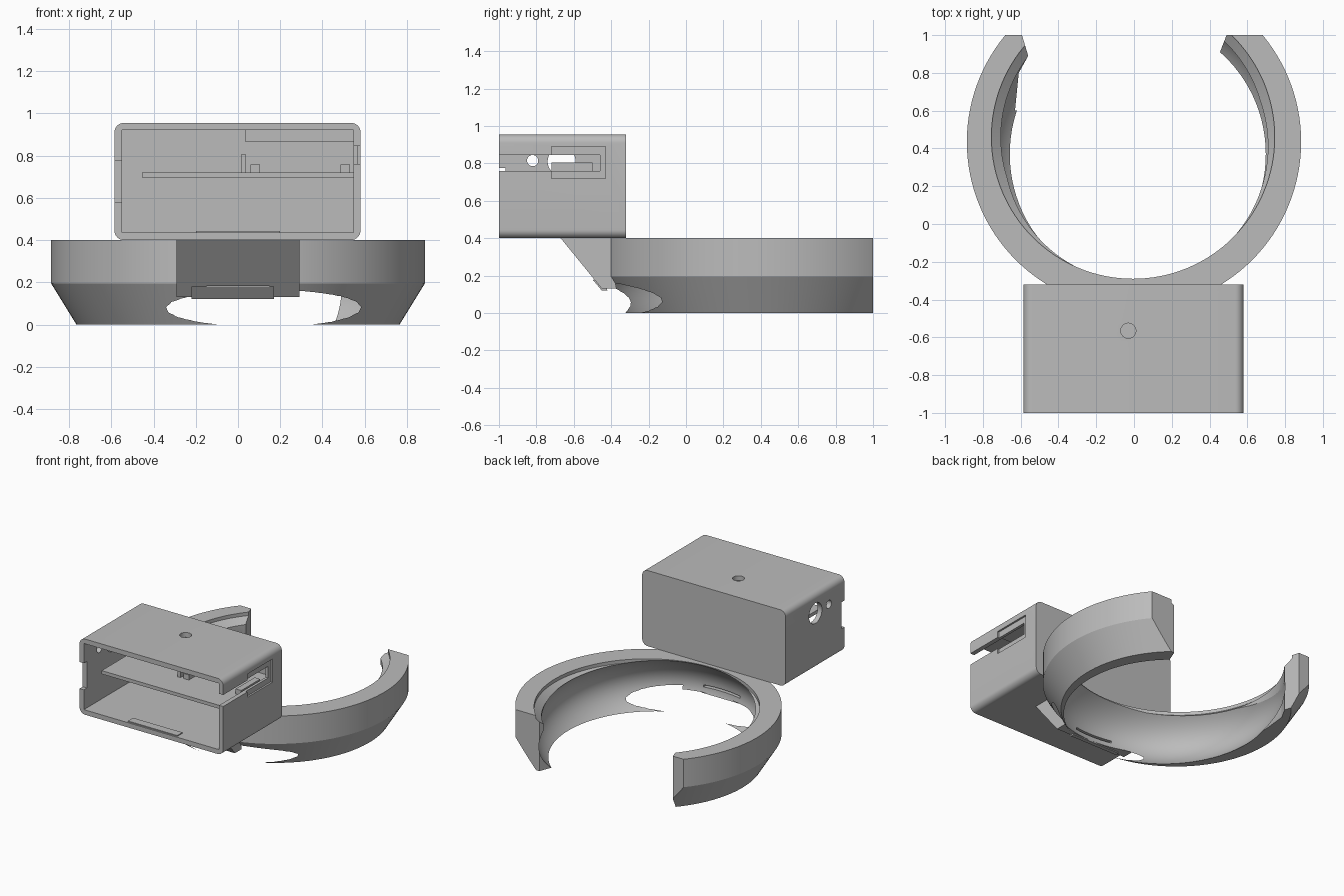
import bpy, bmesh, math
from mathutils import Matrix, Vector

cube = bpy.data.objects.get("Cube")
if cube:
    bpy.data.objects.remove(cube, do_unlink=True)

GREY = (0.5, 0.5, 0.5, 1)
mat = bpy.data.materials.new("plain_grey")
mat.use_nodes = True
mat.diffuse_color = GREY
mat.node_tree.nodes["Principled BSDF"].inputs["Base Color"].default_value = GREY


def finish(name, bm):
    bmesh.ops.recalc_face_normals(bm, faces=bm.faces[:])
    mesh = bpy.data.meshes.new(name)
    bm.to_mesh(mesh)
    bm.free()
    mesh.materials.append(mat)
    ob = bpy.data.objects.new(name, mesh)
    bpy.context.collection.objects.link(ob)
    return ob


def prism(name, pts, axis, lo, hi):
    """Extrude a flat outline along x, y or z."""
    place = {"x": lambda a, b, c: (c, a, b),
             "y": lambda a, b, c: (a, c, b),
             "z": lambda a, b, c: (a, b, c)}[axis]
    bm = bmesh.new()
    face = bm.faces.new([bm.verts.new(place(a, b, lo)) for a, b in pts])
    ext = bmesh.ops.extrude_face_region(bm, geom=[face])
    verts = [g for g in ext["geom"] if isinstance(g, bmesh.types.BMVert)]
    bmesh.ops.translate(bm, verts=verts, vec=Vector(place(0, 0, hi - lo)))
    return finish(name, bm)


def box(name, x0, x1, y0, y1, z0, z1):
    return prism(name, [(x0, y0), (x1, y0), (x1, y1), (x0, y1)], "z", z0, z1)


def circle(cx, cy, r, n=32):
    return [(cx + r * math.cos(math.tau * i / n), cy + r * math.sin(math.tau * i / n))
            for i in range(n)]


def lathe(name, profile, centre, n=128):
    """Solid of revolution from (radius, height) points."""
    bm = bmesh.new()
    rings = [[bm.verts.new((x, y, z)) for x, y in circle(*centre, r, n)] for r, z in profile]
    for a, b in zip(rings, rings[1:]):
        for i in range(n):
            j = (i + 1) % n
            bm.faces.new((a[i], a[j], b[j], b[i]))
    bm.faces.new(rings[0])
    bm.faces.new(rings[-1])
    return finish(name, bm)


def combine(ob, other, op="DIFFERENCE"):
    mod = ob.modifiers.new("cut", "BOOLEAN")
    mod.operation = op
    mod.solver = "EXACT"
    mod.object = other
    bpy.context.view_layer.objects.active = ob
    bpy.ops.object.modifier_apply(modifier=mod.name)
    bpy.data.objects.remove(other, do_unlink=True)


def smooth(ob):
    bpy.ops.object.select_all(action="DESELECT")
    ob.select_set(True)
    bpy.context.view_layer.objects.active = ob
    bpy.ops.object.shade_smooth_by_angle(angle=math.radians(25))


# Open ring with a tapered lower half, joined to the sloping bracket
ring = lathe("clamp_ring", [(0.765, 0), (0.885, 0.195), (0.885, 0.4)], (0, 0.435))
bracket = prism("bracket", [(-0.67, 0.4), (-0.45, 0.13), (-0.36, 0.13), (-0.3, 0.4)],
                "x", -0.29, 0.29)
combine(ring, bracket, "UNION")

# Lip opening at the top
combine(ring, lathe("lip_cutter", [(0.70, 0.15), (0.70, 0.335), (0.75, 0.375), (0.75, 0.5)],
                    (-0.005, 0.46)))

# Rounded cavity, set forward so that it breaks out under the bracket
bm = bmesh.new()
bmesh.ops.create_uvsphere(bm, u_segments=96, v_segments=48, radius=1,
                          matrix=Matrix.Translation((0.02, 0.37, 0.18))
                          @ Matrix.Diagonal((0.77, 0.80, 0.38, 1)))
combine(ring, finish("cavity_cutter", bm))

# Gap at the back and narrow slit in the bracket
gap = [(-1.2, 1), (-0.593, 1), (-0.56, 0.89), (-0.61, 0.8), (-0.63, 0.6), (0.62, 0.6),
       (0.455, 0.91), (0.49, 1), (1.2, 1), (1.2, 1.6), (-1.2, 1.6)]
combine(ring, prism("gap_cutter", gap, "z", -0.1, 0.6))
combine(ring, box("slit_cutter", -0.15, 0.15, -0.6, -0.38, 0.167, 0.183))
smooth(ring)

# Small catch under the bracket
prism("bracket_catch", [(-0.5, 0.18), (-0.45, 0.12), (-0.42, 0.12), (-0.43, 0.15)],
      "x", -0.22, 0.17)

# Housing: rounded shell open to the front
outline = []
R = 0.045
for cx, cz, start in ((0.535, 0.91, 0), (-0.54, 0.91, 90), (-0.54, 0.445, 180), (0.535, 0.445, 270)):
    for k in range(9):
        a = math.radians(start + k * 90 / 8)
        outline.append((cx + R * math.cos(a), cz + R * math.sin(a)))
case = prism("housing", outline, "y", -1, -0.32)
cutters = [
    box("inside", -0.55, 0.547, -1.1, -0.355, 0.435, 0.92),
    box("side_slot", 0.5, 0.7, -1.1, -0.46, 0.76, 0.845),
    box("side_recess", 0.567, 0.7, -0.72, -0.43, 0.72, 0.89),
    box("front_notch", -0.7, -0.5, -1.1, -0.965, 0.58, 0.775),
    prism("small_hole", circle(-0.82, 0.815, 0.03), "x", -0.7, -0.5),
    prism("large_hole", circle(-0.665, 0.81, 0.075), "x", -0.7, -0.5),
    prism("top_hole", circle(-0.03, -0.565, 0.04), "z", 0.9, 1.1),
]
for cutter in cutters:
    combine(case, cutter)
smooth(case)

# Inside fittings
box("shelf", -0.455, 0.548, -0.93, -0.35, 0.695, 0.72)
box("shelf_rib", 0.015, 0.038, -0.72, -0.5, 0.72, 0.805)
for name, x in (("left_shelf_block", 0.485), ("right_shelf_block", 0.06)):
    box(name, x, x + 0.045, -0.72, -0.5, 0.72, 0.757)
box("top_rail", 0.035, 0.548, -0.74, -0.35, 0.865, 0.921)
box("floor_plate", -0.2, 0.2, -0.99, -0.93, 0.434, 0.442)
